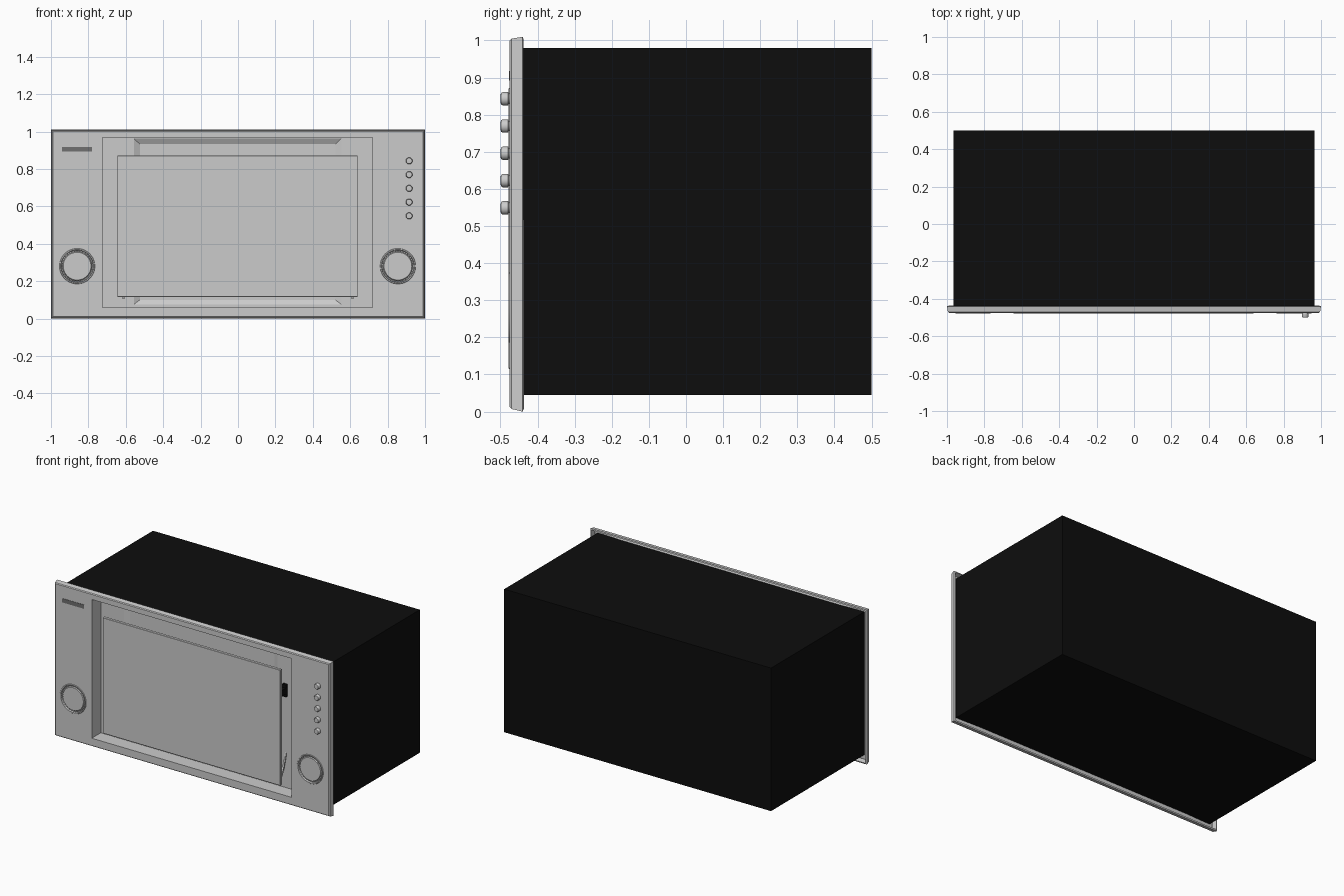
import bpy, bmesh, math
from mathutils import Matrix

if "Cube" in bpy.data.objects:
    bpy.data.objects.remove(bpy.data.objects["Cube"])

FRONT = -0.475


def material(name, c):
    m = bpy.data.materials.new(name)
    m.diffuse_color = (c, c, c, 1)
    m.use_nodes = True
    m.node_tree.nodes["Principled BSDF"].inputs["Base Color"].default_value = m.diffuse_color
    return m


BLACK = material("black", 0.004)
DARK = material("dark_grey", 0.16)


def add_object(name, bm, mat=None, smooth=False):
    me = bpy.data.meshes.new(name)
    bm.to_mesh(me)
    bm.free()
    ob = bpy.data.objects.new(name, me)
    bpy.context.collection.objects.link(ob)
    if mat:
        me.materials.append(mat)
    if smooth:
        bpy.ops.object.select_all(action='DESELECT')
        ob.select_set(True)
        bpy.context.view_layer.objects.active = ob
        bpy.ops.object.shade_smooth_by_angle(angle=math.radians(35))
    return ob


def box(name, x0, x1, y0, y1, z0, z1, mat=None, bevel=0):
    bm = bmesh.new()
    m = Matrix.Translation(((x0 + x1) / 2, (y0 + y1) / 2, (z0 + z1) / 2))
    bmesh.ops.create_cube(bm, size=1, matrix=m @ Matrix.Diagonal((x1 - x0, y1 - y0, z1 - z0, 1)))
    if bevel:
        bmesh.ops.bevel(bm, geom=bm.edges[:], offset=bevel, segments=1, affect='EDGES')
    return add_object(name, bm, mat)


def tray(name, rings, thickness, offset, mat=None):
    """Bridge rectangles (x0, x1, z0, z1, y) and cap the last one."""
    bm = bmesh.new()
    loops = [[bm.verts.new(p) for p in ((a, y, c), (b, y, c), (b, y, d), (a, y, d))]
             for a, b, c, d, y in rings]
    for p, q in zip(loops, loops[1:]):
        for i in range(4):
            j = (i + 1) % 4
            bm.faces.new((p[i], p[j], q[j], q[i]))
    bm.faces.new(loops[-1])
    ob = add_object(name, bm, mat)
    s = ob.modifiers.new("sheet", 'SOLIDIFY')
    s.thickness, s.offset, s.use_even_offset = thickness, offset, True
    return ob


def lathe(name, x, z, profile, sides, mat=None):
    """Revolve (radius, y) points about a front-to-back axis."""
    bm = bmesh.new()
    rows = []
    for r, y in profile:
        if r == 0:
            rows.append([bm.verts.new((x, y, z))] * sides)
        else:
            rows.append([bm.verts.new((x + r * math.cos(t), y, z + r * math.sin(t)))
                         for t in (2 * math.pi * i / sides for i in range(sides))])
    for p, q in zip(rows, rows[1:]):
        for i in range(sides):
            j = (i + 1) % sides
            bm.faces.new(list(dict.fromkeys((p[i], p[j], q[j], q[i]))))
    bmesh.ops.recalc_face_normals(bm, faces=bm.faces)
    return add_object(name, bm, mat, smooth=True)


# Black housing, open towards the front panel
tray("housing", [(-0.965, 0.965, 0.045, 0.98, -0.464), (-0.965, 0.965, 0.045, 0.98, 0.5)],
     0.01, 1, BLACK)

# Front panel with folded rim, deep recess and a sloped inset behind the door
panel = tray("front_panel", [
    (-1, 1, 0, 1.01, -0.44),
    (-0.995, 0.995, 0.007, 1.005, -0.47),
    (-0.988, 0.988, 0.012, 1.0, FRONT),
    (-0.725, 0.72, 0.06, 0.967, FRONT),
    (-0.725, 0.72, 0.06, 0.967, -0.382),
    (-0.557, 0.553, 0.075, 0.963, -0.382),
    (-0.525, 0.52, 0.1, 0.932, -0.365)], 0.008, -1)

# Round lamps set in holes, with a knurled groove
for side, x in (("left", -0.86), ("right", 0.855)):
    z = 0.28
    cutter = lathe(side + "_lamp_cutter", x, z,
                   [(0, -0.5), (0.088, -0.5), (0.088, -0.45), (0, -0.45)], 48)
    cutter.hide_render = True
    cutter.hide_viewport = True
    b = panel.modifiers.new(side + "_lamp_hole", 'BOOLEAN')
    b.operation, b.object, b.solver = 'DIFFERENCE', cutter, 'EXACT'
    lathe(side + "_lamp", x, z,
          [(0.095, FRONT), (0.093, -0.478), (0.087, -0.478), (0.085, -0.462), (0.079, -0.462),
           (0.077, -0.472), (0.074, -0.475), (0, -0.475)], 48)
    bm = bmesh.new()
    for i in range(36):
        m = (Matrix.Translation((x, -0.465, z)) @ Matrix.Rotation(i * math.pi / 18, 4, 'Y')
             @ Matrix.Translation((0.08, 0, 0)) @ Matrix.Diagonal((0.006, 0.012, 0.006, 1)))
        bmesh.ops.create_cube(bm, size=1, matrix=m)
    add_object(side + "_lamp_ribs", bm)

# Column of push buttons
for i in range(5):
    lathe(f"button_{i + 1}", 0.915, 0.843 - 0.0735 * i,
          [(0.014, -0.47), (0.014, -0.478), (0.018, -0.479), (0.018, -0.494),
           (0.015, -0.499), (0, -0.5)], 24)

# Blank plate in the upper left corner
box("plate", -0.94, -0.78, -0.477, -0.47, 0.892, 0.918, DARK)

# Suction door, flush with the panel
box("door", -0.645, 0.64, -0.478, -0.458, 0.115, 0.872, bevel=0.002)

# Catches and curved arms joining the door to the recess
for side, s in (("left", -1), ("right", 1)):
    x = s * 0.612
    lo, hi = x - 0.014, x + 0.014
    box(side + "_catch_base", lo, hi, -0.40, -0.381, 0.66, 0.74, BLACK)
    box(side + "_catch_body", lo, hi, -0.458, -0.40, 0.68, 0.72, BLACK)
    bm = bmesh.new()
    arc = [(-0.459, 0.13), (-0.44, 0.15), (-0.42, 0.18), (-0.405, 0.215), (-0.39, 0.26),
           (-0.382, 0.29)]
    pts = arc + [(y, z - 0.025) for y, z in reversed(arc)]
    f = bm.faces.new([bm.verts.new((x - 0.005, y, z)) for y, z in pts])
    ext = bmesh.ops.extrude_face_region(bm, geom=[f])
    bmesh.ops.translate(bm, vec=(0.01, 0, 0),
                        verts=[v for v in ext["geom"] if isinstance(v, bmesh.types.BMVert)])
    bmesh.ops.recalc_face_normals(bm, faces=bm.faces)
    add_object(side + "_door_arm", bm)
